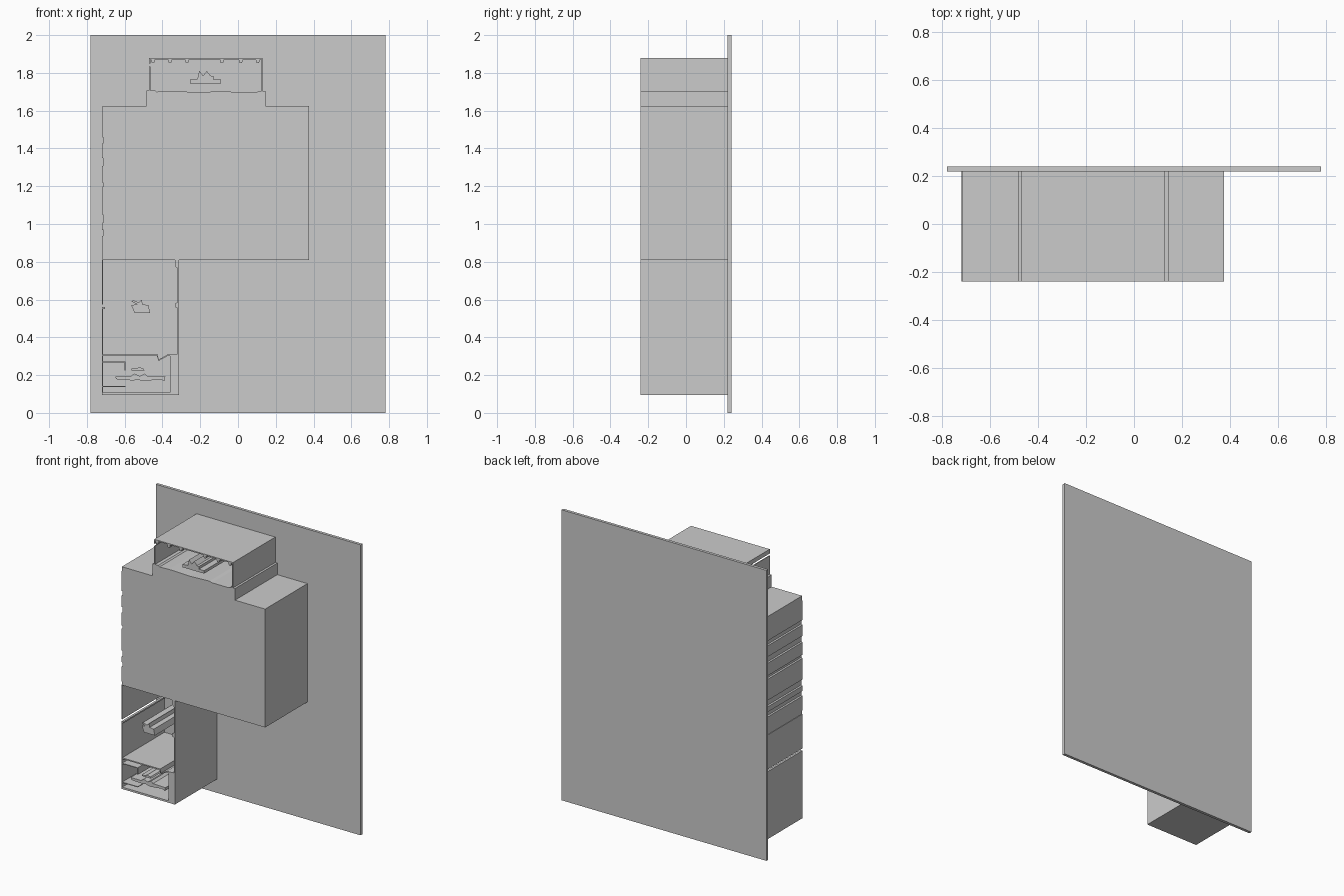
import bpy, bmesh

FRONT, BACK = -0.24, 0.22


def prism(name, pts, y0=FRONT, y1=BACK):
    """Extrude an x/z outline along y."""
    bm = bmesh.new()
    face = bm.faces.new([bm.verts.new((x, y0, z)) for x, z in pts])
    ext = bmesh.ops.extrude_face_region(bm, geom=[face])
    moved = [g for g in ext["geom"] if isinstance(g, bmesh.types.BMVert)]
    bmesh.ops.translate(bm, verts=moved, vec=(0, y1 - y0, 0))
    bmesh.ops.recalc_face_normals(bm, faces=bm.faces)
    me = bpy.data.meshes.new(name)
    bm.to_mesh(me)
    bm.free()
    ob = bpy.data.objects.new(name, me)
    bpy.context.collection.objects.link(ob)
    return ob


def slab(name, x0, x1, z0, z1, y0=FRONT, y1=BACK):
    return prism(name, [(x0, z0), (x1, z0), (x1, z1), (x0, z1)], y0, y1)


# Back panel
slab("back_panel", -0.78, 0.78, 0, 2, 0.22, 0.24)

# Main block with shoulder step and a grooved left edge
left_edge = []
for z0, z1 in [(1.46, 1.43), (1.35, 1.31), (1.22, 1.20), (1.05, 1.01), (0.97, 0.94)]:
    left_edge += [(-0.720, z0), (-0.711, z0 - 0.004), (-0.711, z1), (-0.720, z1 - 0.004)]
prism("main_block", [(-0.717, 1.625)] + left_edge + [
    (-0.717, 0.81), (0.375, 0.81), (0.375, 1.625), (0.145, 1.625), (0.145, 1.705),
    (0.11, 1.705), (0.10, 1.698), (-0.03, 1.698), (-0.05, 1.704), (-0.20, 1.698),
    (-0.36, 1.703), (-0.43, 1.700), (-0.44, 1.708), (-0.485, 1.708), (-0.485, 1.625)])

# Top box: toothed roof and thin side walls
teeth = []
for x in (-0.45, -0.36, -0.27, -0.085, 0.015, 0.105):
    teeth += [(x - 0.012, 1.872), (x - 0.006, 1.852), (x + 0.006, 1.852), (x + 0.012, 1.872)]
prism("top_box_roof", [(-0.47, 1.872)] + teeth + [(0.13, 1.872), (0.13, 1.88), (-0.47, 1.88)])
slab("top_box_right_wall", 0.124, 0.13, 1.70, 1.875)
slab("top_box_left_wall", -0.470, -0.464, 1.70, 1.835)
slab("top_box_left_lip", -0.470, -0.464, 1.85, 1.875)

# Moulding rail inside the top box
prism("top_rail", [
    (-0.255, 1.745), (-0.09, 1.745), (-0.09, 1.765), (-0.13, 1.765), (-0.13, 1.783),
    (-0.145, 1.785), (-0.165, 1.810), (-0.185, 1.785), (-0.205, 1.810),
    (-0.215, 1.768), (-0.255, 1.765)])

# Lower box: left wall with a slot, right wall with jogs
slab("lower_left_wall_upper", -0.720, -0.714, 0.575, 0.812)
slab("lower_left_wall_lower", -0.720, -0.714, 0.095, 0.56)
slab("lower_left_bead", -0.714, -0.705, 0.55, 0.56)
prism("lower_right_wall", [
    (-0.313, 0.812), (-0.333, 0.812), (-0.333, 0.775), (-0.320, 0.765), (-0.320, 0.585),
    (-0.333, 0.58), (-0.333, 0.56), (-0.320, 0.555), (-0.320, 0.305), (-0.313, 0.305)])

# Shelf between the two compartments
prism("lower_shelf", [
    (-0.72, 0.310), (-0.72, 0.302), (-0.43, 0.302), (-0.42, 0.275), (-0.375, 0.300),
    (-0.313, 0.302), (-0.313, 0.312), (-0.375, 0.308), (-0.42, 0.282), (-0.425, 0.310)])

# Bottom frame and the small inner compartment
prism("bottom_frame", [
    (-0.72, 0.095), (-0.313, 0.095), (-0.313, 0.305), (-0.36, 0.302),
    (-0.36, 0.108), (-0.72, 0.108)])
for name, z in (("inner_tray_top", 0.268), ("inner_tray_bottom", 0.138)):
    slab(name, -0.714, -0.595, z, z + 0.005)
slab("inner_tray_stub", -0.600, -0.595, 0.225, 0.268)

# Moulding rails inside the lower compartments
prism("middle_rail", [
    (-0.548, 0.53), (-0.465, 0.53), (-0.475, 0.57), (-0.505, 0.575), (-0.51, 0.60),
    (-0.525, 0.585), (-0.555, 0.597), (-0.565, 0.59), (-0.535, 0.575), (-0.565, 0.57)])
prism("bottom_rail", [
    (-0.63, 0.175), (-0.55, 0.172), (-0.54, 0.178), (-0.50, 0.168), (-0.41, 0.178),
    (-0.39, 0.168), (-0.385, 0.192), (-0.48, 0.195), (-0.495, 0.208), (-0.52, 0.195),
    (-0.55, 0.208), (-0.57, 0.192), (-0.65, 0.192), (-0.645, 0.18)])
prism("bottom_rail_cap", [
    (-0.565, 0.225), (-0.495, 0.225), (-0.50, 0.235), (-0.525, 0.242), (-0.54, 0.234), (-0.565, 0.234)])
